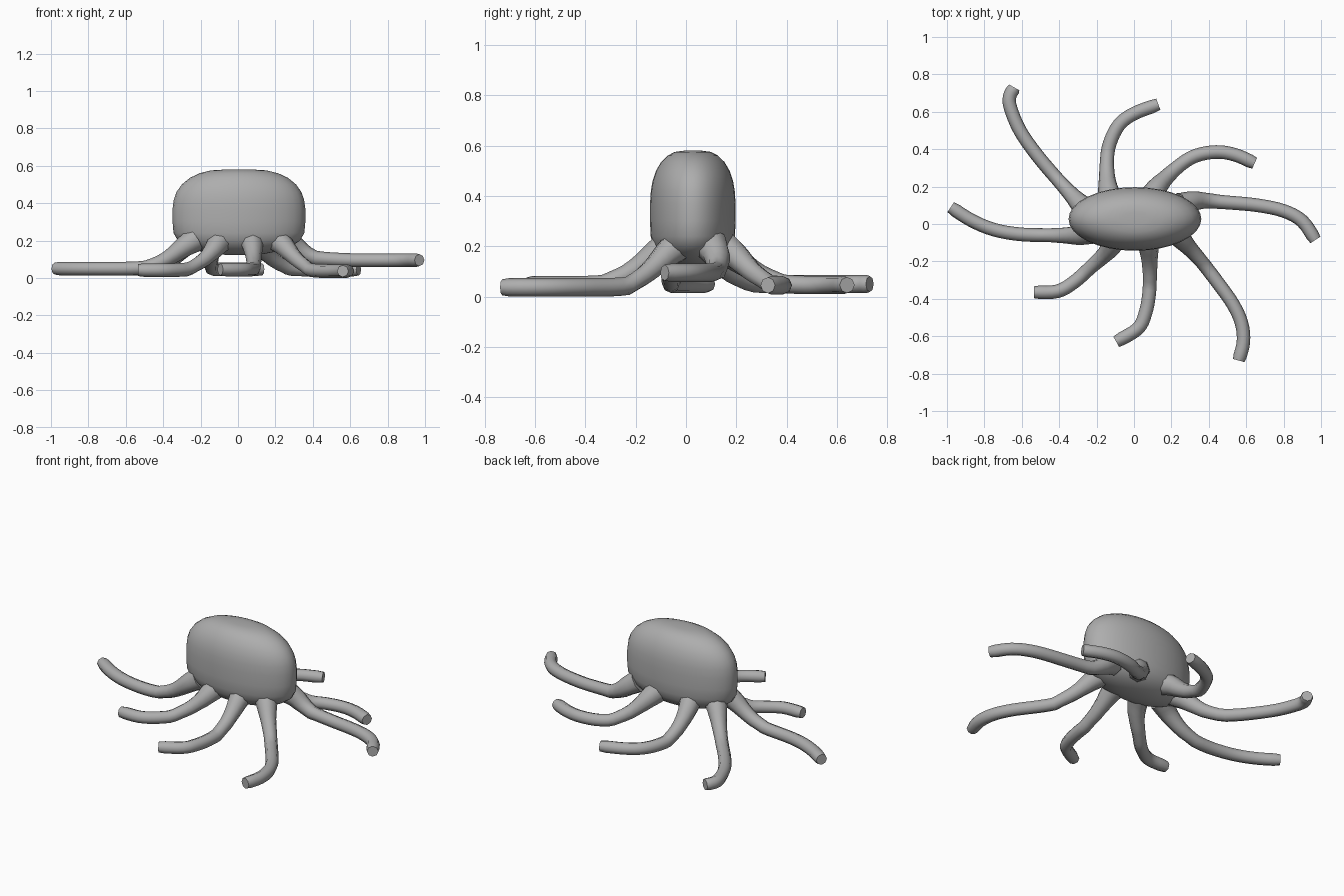
import bpy, bmesh, math
from mathutils import Vector

if "Cube" in bpy.data.objects:
    bpy.data.objects.remove(bpy.data.objects["Cube"])

grey = bpy.data.materials.new("plain_grey")
grey.diffuse_color = (0.42, 0.42, 0.42, 1)
grey.use_nodes = True
grey.node_tree.nodes["Principled BSDF"].inputs["Base Color"].default_value = grey.diffuse_color


def loft(name, rings, angle):
    """Skin a list of closed rings, cap both ends and shade smoothly."""
    bm = bmesh.new()
    loops = [[bm.verts.new(p) for p in ring] for ring in rings]
    n = len(loops[0])
    for a, b in zip(loops, loops[1:]):
        for i in range(n):
            j = (i + 1) % n
            bm.faces.new((a[i], a[j], b[j], b[i]))
    bm.faces.new(loops[0])
    bm.faces.new(loops[-1])
    bmesh.ops.recalc_face_normals(bm, faces=bm.faces[:])
    mesh = bpy.data.meshes.new(name)
    bm.to_mesh(mesh)
    bm.free()
    mesh.materials.append(grey)
    obj = bpy.data.objects.new(name, mesh)
    bpy.context.collection.objects.link(obj)
    bpy.ops.object.select_all(action='DESELECT')
    obj.select_set(True)
    bpy.context.view_layer.objects.active = obj
    bpy.ops.object.shade_smooth_by_angle(angle=math.radians(angle))
    return obj


def interp(table, d):
    """Piecewise linear lookup in (distance, value) pairs."""
    for (d0, v0), (d1, v1) in zip(table, table[1:]):
        if d <= d1:
            return v0 + (v1 - v0) * (d - d0) / (d1 - d0)
    return table[-1][1]


def smooth_path(pts, steps=4):
    """Catmull-Rom samples through 2D points."""
    p = [Vector(q) for q in pts]
    p = [2 * p[0] - p[1]] + p + [2 * p[-1] - p[-2]]
    out = []
    for a, b, c, d in zip(p, p[1:], p[2:], p[3:]):
        for s in range(steps):
            t = s / steps
            out.append(0.5 * (2 * b + (c - a) * t + (2 * a - 5 * b + 4 * c - d) * t ** 2
                              + (3 * b - a - 3 * c + d) * t ** 3))
    return out + [p[-2]]


# Body: flattened bulb, elliptical rings (height, scale)
profile = [(0.122, 0.12), (0.127, 0.35), (0.145, 0.62), (0.17, 0.8), (0.2, 0.92),
           (0.24, 0.985), (0.3, 1.0), (0.37, 1.0), (0.42, 0.98), (0.46, 0.94),
           (0.5, 0.86), (0.535, 0.74), (0.56, 0.59), (0.575, 0.42), (0.58, 0.2)]
SIDES = 32
loft("body", [[(0.005 + 0.355 * s * math.cos(math.tau * i / SIDES),
                0.027 + 0.17 * s * math.sin(math.tau * i / SIDES), z)
               for i in range(SIDES)] for z, s in profile], 60)


# Tentacles: tapered tubes that drop from the body and lie along the ground
def tentacle(name, pts, rest):
    path = smooth_path(pts)
    dist, centres = 0.0, []
    for i, p in enumerate(path):
        if i:
            dist += (p - path[i - 1]).length
        z = interp([(0, 0.205), (0.06, 0.168), (0.11, 0.13), (0.17, max(0.09, rest + 0.01)),
                    (0.27, rest + 0.004), (0.36, rest)], dist)
        r = interp([(0, 0.068), (0.07, 0.054), (0.13, 0.043), (0.22, 0.037), (0.5, 0.036)], dist)
        centres.append((Vector((p.x, p.y, z)), r))
    rings, last = [], len(centres) - 1
    for i, (c, r) in enumerate(centres):
        tan = (centres[min(i + 1, last)][0] - centres[max(i - 1, 0)][0]).normalized()
        side = tan.cross(Vector((0, 0, 1))).normalized()
        up = side.cross(tan)
        r *= 0.88 if i == last else 1
        rings.append([c + r * (side * math.cos(math.tau * k / 8) + up * math.sin(math.tau * k / 8))
                      for k in range(8)])
    loft(name, rings, 50)


tentacle("back_left_tentacle", [(-0.24, 0.06), (-0.30, 0.12), (-0.41, 0.24), (-0.52, 0.37),
                                (-0.61, 0.5), (-0.66, 0.62), (-0.665, 0.68), (-0.64, 0.73)], 0.05)
tentacle("back_tentacle", [(-0.12, 0.12), (-0.14, 0.2), (-0.145, 0.33), (-0.13, 0.43),
                           (-0.08, 0.53), (0.0, 0.59), (0.13, 0.64)], 0.046)
tentacle("back_right_tentacle", [(0.09, 0.14), (0.14, 0.215), (0.24, 0.31), (0.33, 0.365),
                                 (0.44, 0.385), (0.54, 0.37), (0.645, 0.325)], 0.045)
tentacle("right_tentacle", [(0.25, 0.1), (0.34, 0.125), (0.5, 0.115), (0.66, 0.1),
                            (0.8, 0.07), (0.9, 0.015), (0.97, -0.085)], 0.095)
tentacle("front_right_tentacle", [(0.21, -0.03), (0.27, -0.1), (0.36, -0.2), (0.46, -0.33),
                                  (0.53, -0.43), (0.575, -0.53), (0.585, -0.63), (0.56, -0.73)], 0.037)
tentacle("front_tentacle", [(0.07, -0.06), (0.08, -0.14), (0.085, -0.27), (0.08, -0.38),
                            (0.06, -0.48), (0.02, -0.56), (-0.095, -0.63)], 0.045)
tentacle("front_left_tentacle", [(-0.09, -0.06), (-0.14, -0.145), (-0.23, -0.23), (-0.32, -0.31),
                                 (-0.41, -0.36), (-0.535, -0.365)], 0.042)
tentacle("left_tentacle", [(-0.23, -0.04), (-0.31, -0.06), (-0.45, -0.06), (-0.61, -0.055),
                           (-0.75, -0.03), (-0.87, 0.02), (-0.98, 0.09)], 0.05)
